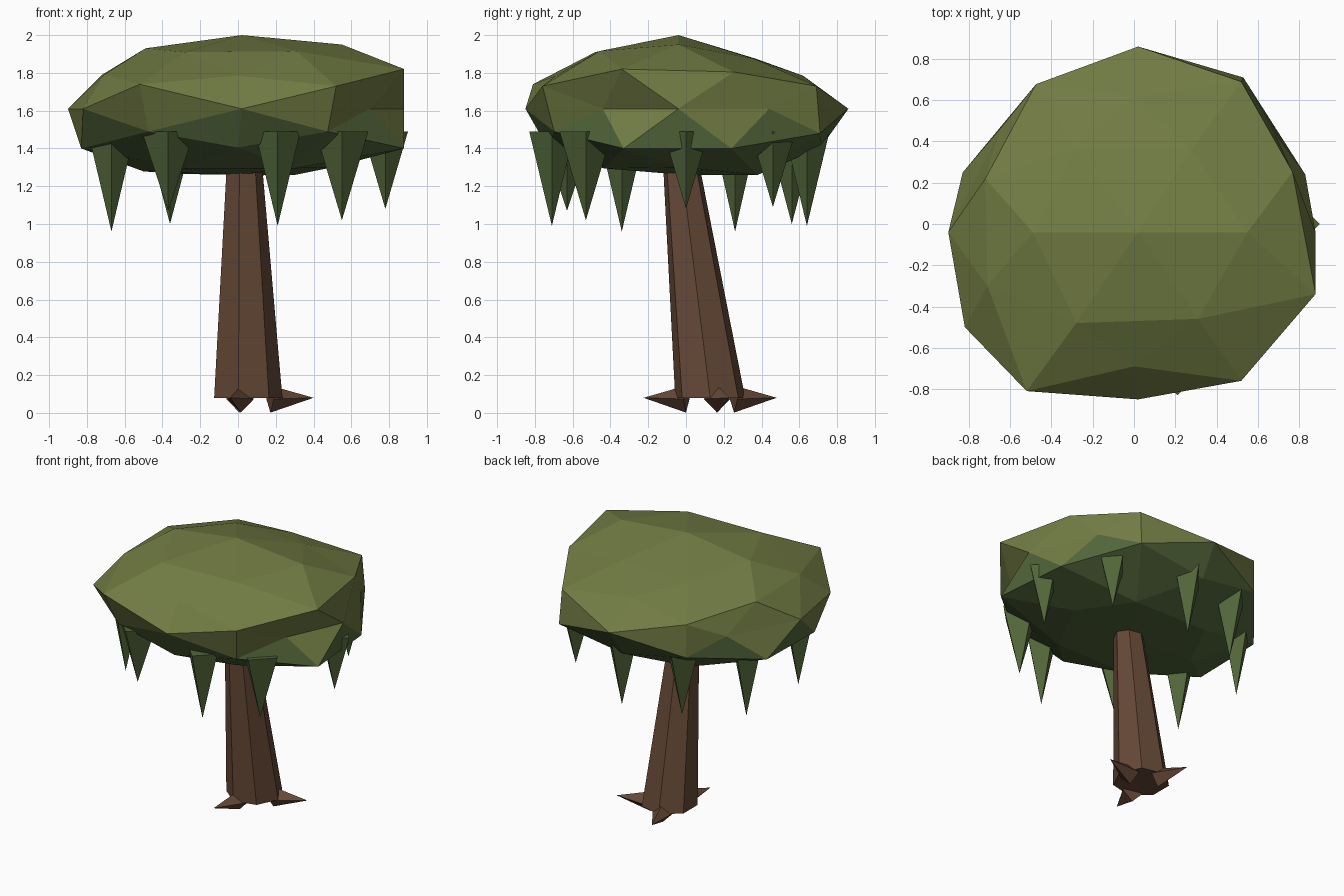
import bpy, bmesh, math
from mathutils import Matrix, Vector

cube = bpy.data.objects.get("Cube")
if cube:
    bpy.data.objects.remove(cube)


def material(name, color):
    mat = bpy.data.materials.new(name)
    mat.use_nodes = True
    mat.diffuse_color = (*color, 1)
    mat.node_tree.nodes["Principled BSDF"].inputs["Base Color"].default_value = (*color, 1)
    return mat


olive = material("olive leaves", (.165, .2, .056))
green = material("dark green leaves", (.085, .133, .042))
bark = material("brown bark", (.133, .066, .038))


def finish(bm, name, *mats):
    bmesh.ops.recalc_face_normals(bm, faces=bm.faces)
    mesh = bpy.data.meshes.new(name)
    bm.to_mesh(mesh)
    bm.free()
    for mat in mats:
        mesh.materials.append(mat)
    obj = bpy.data.objects.new(name, mesh)
    bpy.context.collection.objects.link(obj)
    return obj


def pyramid(name, base, tip, radius, mat):
    """Four-sided spike from a base centre to a tip."""
    base, tip = Vector(base), Vector(tip)
    axis = tip - base
    bm = bmesh.new()
    bmesh.ops.create_cone(bm, cap_ends=True, segments=4, radius1=radius,
                          radius2=0, depth=axis.length)
    bmesh.ops.dissolve_degenerate(bm, dist=1e-5, edges=bm.edges)
    turn = axis.to_track_quat('Z', 'Y').to_matrix().to_4x4()
    bm.transform(Matrix.Translation((base + tip) / 2) @ turn)
    return finish(bm, name, mat)


# Canopy: faceted ball turned so an edge lies on top, coloured by height
bm = bmesh.new()
bmesh.ops.create_icosphere(bm, subdivisions=2, radius=1)
bm.transform(Matrix.Rotation(-math.atan(2 / (1 + math.sqrt(5))), 4, 'Y'))
for face in bm.faces:
    face.material_index = 1 if face.calc_center_median().z < -.22 else 0
for v in bm.verts:
    v.co = Vector((v.co.x * .95, v.co.y * .85 - .01, max(1.61 + v.co.z * .39, 1.26)))

# Uneven lumps: pull the nearest corner to each of these points
lumps = [(.02, -.04, 2), (-.49, -.04, 1.93), (.55, -.04, 1.95),
         (-.9, -.04, 1.61), (.88, -.04, 1.61), (.88, -.34, 1.82), (.88, -.33, 1.4),
         (.83, .24, 1.4), (.53, .71, 1.48), (.52, .69, 1.73), (-.72, .22, 1.79),
         (-.83, .25, 1.41), (-.71, -.3, 1.79), (-.82, -.5, 1.61), (-.83, -.3, 1.4),
         (.52, -.76, 1.73), (-.52, -.81, 1.74), (.68, .44, 1.61), (-.65, .46, 1.61),
         (.7, -.44, 1.61), (.02, .86, 1.61), (.02, -.85, 1.61),
         (0, -.69, 1.785), (0, .62, 1.785), (-.28, -.48, 1.91), (.31, -.46, 1.915),
         (-.28, .37, 1.875), (.28, .36, 1.875), (.3, .38, 1.26), (-.3, .38, 1.265),
         (.5, -.03, 1.3)]
for lump in map(Vector, lumps):
    min(bm.verts, key=lambda v: (v.co - lump).length).co = lump
finish(bm, "canopy", olive, green)

# Hanging leaf spikes in a ring under the canopy rim: tip and base radius
spikes = [(.78, 0, 1.08, .12), (.57, .46, 1.09, .12), (.07, .64, .99, .12),
          (-.36, .56, 1, .13), (-.67, .26, .96, .12), (-.67, -.34, .96, .125),
          (-.37, -.63, 1.07, .14), (.21, -.71, .99, .12), (.55, -.53, 1.02, .14)]
for i, (x, y, z, radius) in enumerate(spikes):
    pyramid(f"leaf_spike_{i + 1}", (x, y, 1.49), (x, y, z), radius, green)

# Trunk: leaning, tapered seven-sided column
bm = bmesh.new()
rings = []
for cx, cy, z, r in [(.045, .128, .08, .19), (.028, -.036, 1.4, .092)]:
    angles = [math.tau * i / 7 for i in range(7)]
    rings.append([bm.verts.new((cx + r * math.cos(a), cy + r * math.sin(a), z))
                  for a in angles])
for i in range(7):
    j = (i + 1) % 7
    bm.faces.new((rings[0][i], rings[0][j], rings[1][j], rings[1][i]))
for ring in rings:
    bm.faces.new(ring)
finish(bm, "trunk", bark)

# Roots: pointed spikes spreading from the foot of the trunk
foot = Vector((.045, .128, .07))
for i, tip in enumerate([(.4, .23, .08), (-.04, -.225, .08), (-.06, .48, .08)]):
    out = (Vector(tip) - foot).normalized()
    pyramid(f"root_{i + 1}", foot + out * .13, tip, .072, bark)
